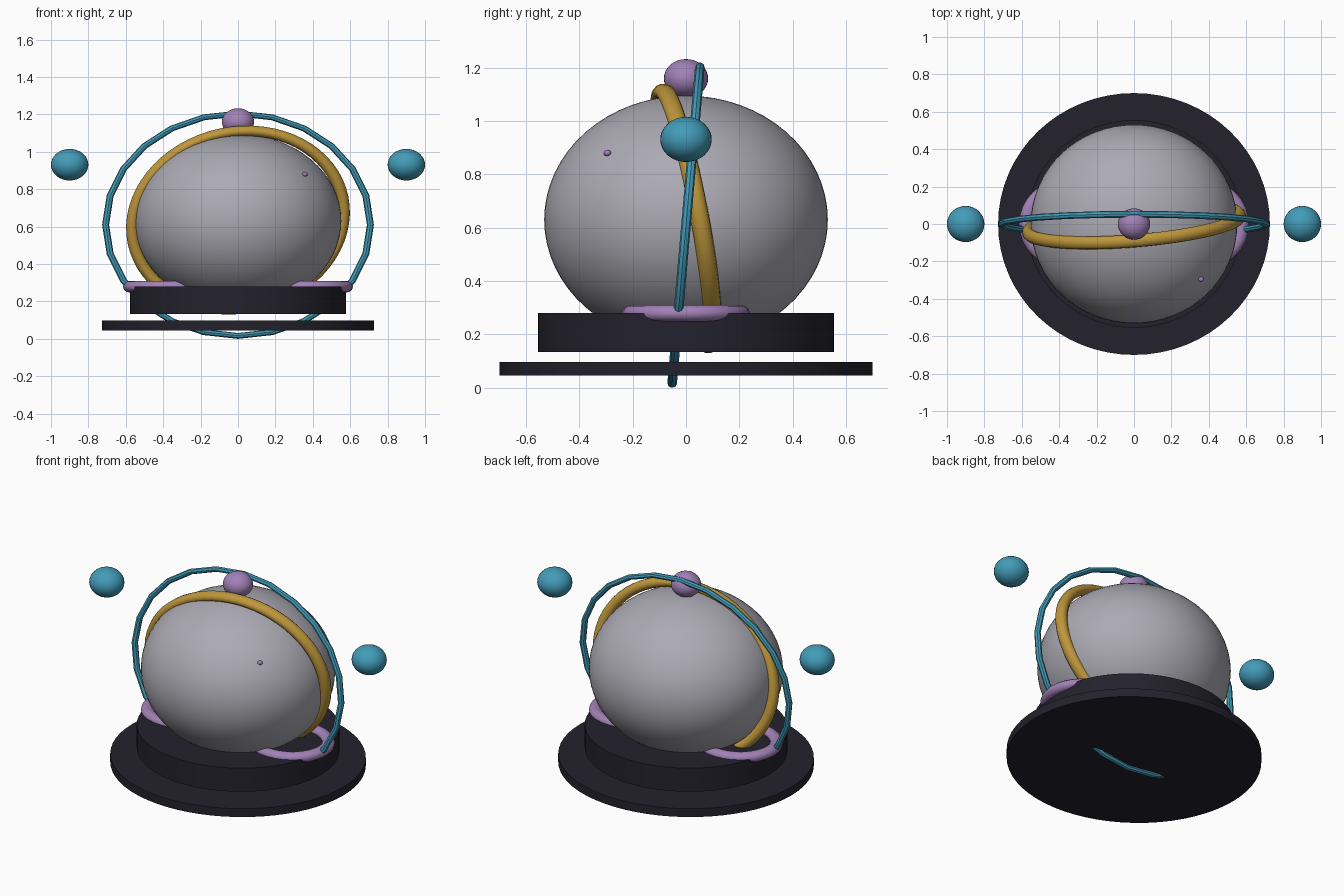
import bpy, math
from math import radians

if "Cube" in bpy.data.objects:
    bpy.data.objects.remove(bpy.data.objects["Cube"])

# Overall proportions: slightly wide, squashed in height
SX, SY, SZ = 1.038, 1.0, 0.875


def material(name, rgb):
    m = bpy.data.materials.new(name)
    m.diffuse_color = (*rgb, 1.0)
    m.use_nodes = True
    m.node_tree.nodes["Principled BSDF"].inputs["Base Color"].default_value = m.diffuse_color
    return m


grey = material("warm_grey", (0.41, 0.40, 0.45))
dark = material("dark_navy", (0.017, 0.016, 0.026))
gold = material("gold", (0.52, 0.31, 0.045))
teal = material("teal", (0.055, 0.33, 0.48))
purple = material("lilac", (0.36, 0.22, 0.47))


def finish(name, mat, matrix_scale=(1, 1, 1)):
    ob = bpy.context.object
    ob.name = name
    ob.scale = matrix_scale
    ob.data.materials.append(mat)
    bpy.ops.object.shade_smooth_by_angle(angle=radians(35))
    return ob


def ball(name, mat, loc, r, seg=32, rings=16):
    bpy.ops.mesh.primitive_uv_sphere_add(segments=seg, ring_count=rings, radius=r, location=loc)
    return finish(name, mat, (SX, SY, SZ))


def disc(name, mat, r, z0, z1):
    bpy.ops.mesh.primitive_cylinder_add(vertices=64, radius=r, depth=z1 - z0,
                                        location=(0, 0, (z0 + z1) / 2))
    return finish(name, mat, (SX, SY, 1))


def ring(name, mat, loc, major, minor, seg, sides, scale, rot=(0, 0, 0)):
    bpy.ops.mesh.primitive_torus_add(major_radius=major, minor_radius=minor, major_segments=seg,
                                     minor_segments=sides, location=loc,
                                     rotation=[radians(a) for a in rot])
    return finish(name, mat, scale)


# Stepped base
disc("base_plate", dark, 0.70, 0.045, 0.097)
disc("base_drum", dark, 0.555, 0.134, 0.28)

# Main globe with its top knob and small surface stud
ball("globe", grey, (0, 0, 0.63), 0.532, 64, 32)
ball("top_knob", purple, (0, 0, 1.16), 0.083)
ball("surface_stud", purple, (0.358, -0.295, 0.88), 0.014, 12, 8)

# Gold band hugging the globe, tipped forward and leaning sideways
ring("gold_band", gold, (0, 0, 0.635), 0.55, 0.032, 64, 12,
     (SX, SZ, 1.1), (101, -12, 3))

# Thin outer hoop, tipped slightly back
ring("outer_hoop", teal, (0, 0, 0.61), 0.682, 0.018, 24, 8,
     (SX, SZ, 1), (85, 0, 0))

# Side balls and flat loops at the hoop's feet
for side, s in (("left", -1), ("right", 1)):
    ball(side + "_ball", teal, (s * 0.90, 0, 0.931), 0.0965)
    ring(side + "_foot_loop", purple, (s * 0.366, 0, 0.279), 0.204, 0.036, 32, 12,
         (SX, SY, SZ))
